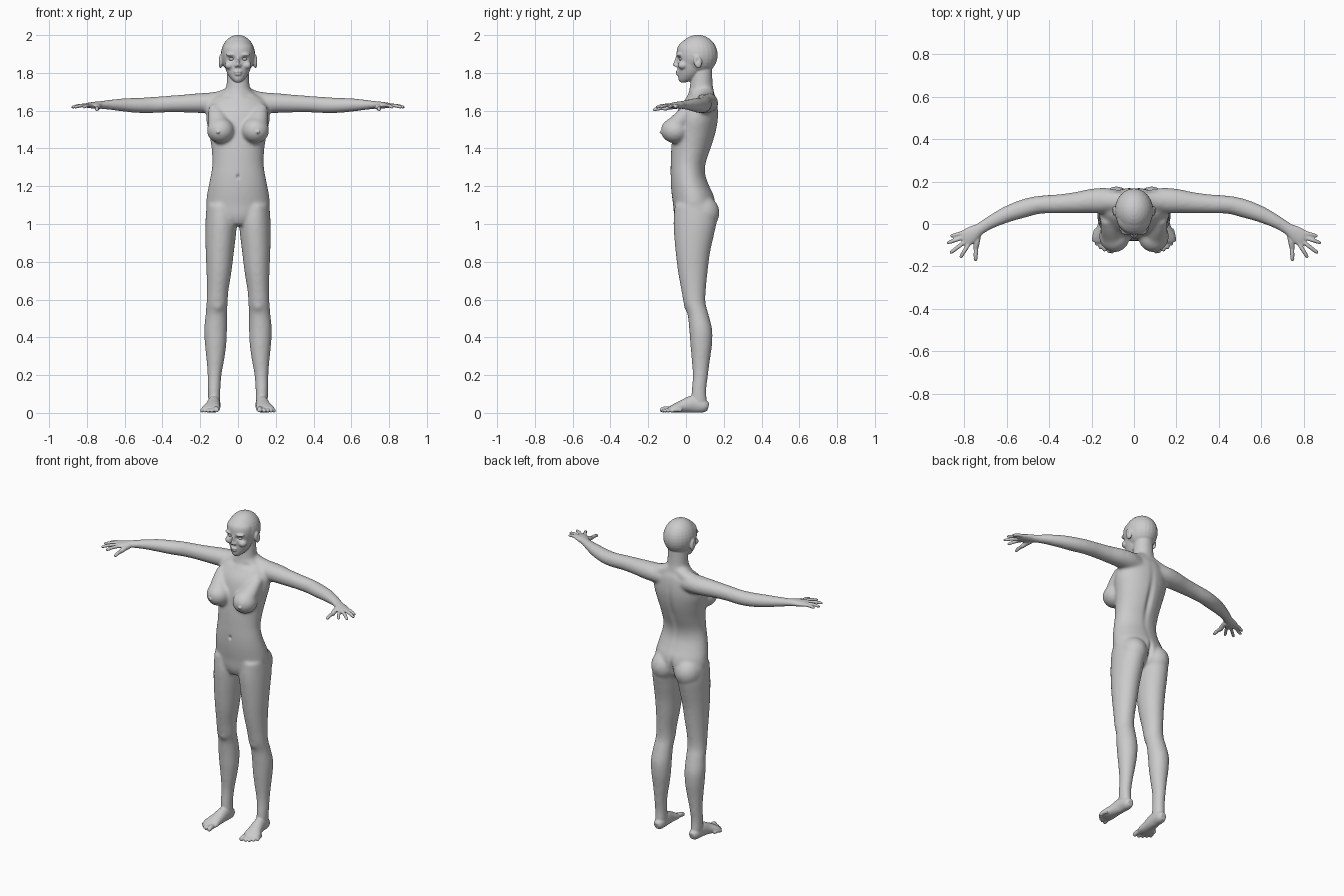
import bpy, bmesh, math
from mathutils import Vector, Matrix


def spline(rows, steps):
    """Catmull-Rom interpolation through rows of numbers."""
    out = []
    for i in range(len(rows) - 1):
        a, b, c, d = (rows[max(i - 1, 0)], rows[i], rows[i + 1], rows[min(i + 2, len(rows) - 1)])
        for k in range(steps):
            t = k / steps
            out.append([0.5 * (2 * q + (r - p) * t + (2 * p - 5 * q + 4 * r - s) * t * t
                               + (3 * q - p - 3 * r + s) * t ** 3) for p, q, r, s in zip(a, b, c, d)])
    return out + [list(rows[-1])]


def skin(bm, rings):
    """Closed skin over a list of point rings."""
    vs = [[bm.verts.new(p) for p in ring] for ring in rings]
    n = len(vs[0])
    for a, b in zip(vs, vs[1:]):
        for i in range(n):
            bm.faces.new((a[i], a[(i + 1) % n], b[(i + 1) % n], b[i]))
    for ring in (vs[0][::-1], vs[-1]):
        mid = bm.verts.new(sum((v.co for v in ring), Vector()) / n)
        for i in range(n):
            bm.faces.new((ring[i], ring[(i + 1) % n], mid))


def column(bm, rows, n=32):
    """Upright loft, rows are (z, x0, x1, y0, y1)."""
    angles = [2 * math.pi * i / n for i in range(n)]
    skin(bm, [[Vector(((x0 + x1) / 2 + (x1 - x0) / 2 * math.cos(a),
                       (y0 + y1) / 2 + (y1 - y0) / 2 * math.sin(a), z)) for a in angles]
              for z, x0, x1, y0, y1 in spline(rows, 5)])


def trunk(bm, rows):
    """Centred upright loft, rows are (z, half width, y0, y1)."""
    column(bm, [(z, -w, w, a, b) for z, w, a, b in rows])


def tube(bm, rows, steps=5, n=20):
    """Loft along a path, rows are (x, y, z, side radius, height radius)."""
    pts = spline(rows, steps)
    rings = []
    for i, p in enumerate(pts):
        t = (Vector(pts[min(i + 1, len(pts) - 1)][:3]) - Vector(pts[max(i - 1, 0)][:3])).normalized()
        u = Vector((0, 0, 1)).cross(t).normalized()
        w = t.cross(u)
        rings.append([Vector(p[:3]) + u * p[3] * math.cos(a) + w * p[4] * math.sin(a)
                      for a in (2 * math.pi * k / n for k in range(n))])
    skin(bm, rings)


def ball(bm, c, r, rot=0):
    m = Matrix.Translation(c) @ Matrix.Rotation(rot, 4, 'X') @ Matrix.Diagonal((*r, 1))
    bmesh.ops.create_uvsphere(bm, u_segments=24, v_segments=16, radius=1, matrix=m)


def digit(bm, a, b, r, drop=0.004):
    """Finger or toe with a rounded tip."""
    a, b = Vector(a), Vector(b)
    mid = a.lerp(b, 0.5) + Vector((0, 0, drop))
    tube(bm, [(*a, r, r), (*mid, r, r), (*a.lerp(b, 0.9), r * .85, r * .85), (*b, r * .4, r * .4)], 4, 12)


def mirror(bm):
    geo = bmesh.ops.duplicate(bm, geom=bm.verts[:] + bm.edges[:] + bm.faces[:])['geom']
    bmesh.ops.scale(bm, vec=(-1, 1, 1), verts=[g for g in geo if isinstance(g, bmesh.types.BMVert)])
    bmesh.ops.reverse_faces(bm, faces=[g for g in geo if isinstance(g, bmesh.types.BMFace)])


def fuse(name, bm, voxel, smooth):
    """Merge overlapping parts into one smooth skin."""
    me = bpy.data.meshes.new(name)
    bm.to_mesh(me)
    bm.free()
    ob = bpy.data.objects.new(name, me)
    bpy.context.collection.objects.link(ob)
    r = ob.modifiers.new("fuse", 'REMESH')
    r.mode, r.voxel_size = 'VOXEL', voxel
    s = ob.modifiers.new("smooth", 'SMOOTH')
    s.factor, s.iterations = 0.5, smooth
    new = bpy.data.meshes.new_from_object(ob.evaluated_get(bpy.context.evaluated_depsgraph_get()))
    ob.modifiers.clear()
    ob.data = new
    return ob


core = bmesh.new()
# Legs
column(core, [(1.1, .02, .166, -.06, .15), (1.02, .006, .172, -.066, .163), (.95, .01, .173, -.064, .15),
              (.85, .022, .171, -.055, .128), (.75, .034, .167, -.043, .115), (.65, .05, .165, -.025, .105),
              (.58, .055, .167, -.012, .104), (.52, .058, .172, .008, .12), (.44, .058, .179, .017, .139),
              (.36, .062, .175, .023, .138), (.28, .073, .167, .03, .127), (.2, .087, .161, .035, .117),
              (.12, .093, .16, .03, .108), (.06, .093, .158, .025, .112), (.03, .096, .155, .03, .112)])
ball(core, (.108, .022, .575), (.035, .035, .045))
# Buttocks
ball(core, (.083, .088, 1.06), (.08, .09, .09))
# Breasts
ball(core, (.092, -.058, 1.495), (.073, .076, .068))
tube(core, [(.13, .03, 1.62, .03, .03), (.11, -.01, 1.57, .05, .045), (.1, -.06, 1.515, .055, .05)])
# Arms
tube(core, [(.05, .105, 1.63, .05, .045), (.13, .11, 1.64, .06, .055), (.2, .108, 1.64, .058, .053),
            (.28, .1, 1.638, .05, .048), (.37, .094, 1.635, .045, .044), (.45, .09, 1.63, .043, .043),
            (.52, .073, 1.628, .044, .041), (.6, .045, 1.63, .039, .036), (.68, .006, 1.631, .031, .027),
            (.73, -.025, 1.63, .027, .021)])
# Trapezius
tube(core, [(.02, .1, 1.7, .045, .04), (.09, .108, 1.672, .045, .034), (.18, .11, 1.65, .05, .042)])
mirror(core)
# Torso
trunk(core, [(.995, .05, -.045, .09), (1.04, .14, -.062, .14), (1.1, .167, -.068, .155), (1.15, .165, -.075, .148),
             (1.2, .156, -.08, .125), (1.26, .144, -.082, .104), (1.32, .136, -.081, .106), (1.4, .14, -.078, .133),
             (1.48, .153, -.07, .158), (1.55, .168, -.06, .17), (1.61, .165, -.04, .17), (1.66, .14, -.005, .163),
             (1.69, .09, .012, .15), (1.72, .06, .02, .14)])
# Neck
trunk(core, [(1.62, .09, .0, .16), (1.68, .073, .012, .153), (1.73, .062, .02, .143),
             (1.78, .059, .025, .14), (1.84, .055, .03, .14)])
body = fuse("body", core, 0.008, 12)

fine = bmesh.new()
# Hands
tube(fine, [(.70, -.006, 1.631, .028, .022), (.73, -.025, 1.63, .028, .02), (.76, -.045, 1.629, .037, .018),
            (.79, -.065, 1.628, .04, .014), (.808, -.075, 1.627, .034, .009)])
for a, b in (((.795, -.038), (.866, -.058)), ((.797, -.06), (.882, -.09)),
             ((.79, -.078), (.868, -.138)), ((.775, -.088), (.82, -.16))):
    digit(fine, (*a, 1.628), (*b, 1.618), .0098)
digit(fine, (.735, -.05, 1.622), (.748, -.122, 1.61), .0145)
digit(fine, (.745, -.1, 1.612), (.747, -.176, 1.605), .0105)
# Feet
tube(fine, [(.124, .118, .03, .018, .02), (.124, .095, .036, .031, .035), (.127, .04, .046, .034, .046),
            (.134, -.015, .035, .04, .035), (.143, -.06, .024, .05, .024), (.146, -.088, .017, .046, .014)])
for i, (x, y) in enumerate(((.113, -.137), (.139, -.13), (.159, -.118), (.177, -.102), (.193, -.083))):
    r = .015 if i == 0 else .0105
    digit(fine, (x * .75 + .033, y + .06, r + .004), (x, y, r - .001), r)
# Nipples
ball(fine, (.105, -.13, 1.487), (.009, .01, .009))
# Ears
ball(fine, (.092, .062, 1.86), (.012, .022, .036), .2)
# Brow, cheek, nostril wing
ball(fine, (.034, -.03, 1.897), (.03, .022, .011))
ball(fine, (.045, -.017, 1.84), (.026, .026, .022))
ball(fine, (.01, -.05, 1.838), (.008, .011, .008))
mirror(fine)
# Skull and face
ball(fine, (0, .062, 1.895), (.091, .106, .106))
trunk(fine, [(1.75, .016, -.03, .0), (1.765, .034, -.04, .05), (1.79, .053, -.042, .08), (1.82, .066, -.044, .1),
             (1.86, .076, -.047, .11), (1.9, .082, -.05, .11), (1.94, .076, -.043, .1), (1.97, .05, -.015, .09)])
# Nose
trunk(fine, [(1.833, .008, -.056, -.02), (1.842, .01, -.071, -.02), (1.86, .008, -.063, -.02),
             (1.885, .008, -.054, -.02), (1.9, .009, -.05, -.02)])
# Lips
ball(fine, (0, -.042, 1.806), (.022, .013, .006))
ball(fine, (0, -.041, 1.793), (.019, .013, .007))
fine.from_mesh(body.data)
bpy.data.objects.remove(body)
body = fuse("body", fine, 0.0045, 3)


def dent(c, r, push):
    """Press the skin along a vector with a soft falloff."""
    c, push = Vector(c), Vector(push)
    for v in body.data.vertices:
        d = v.co - c
        q = (d.x / r[0]) ** 2 + (d.y / r[1]) ** 2 + (d.z / r[2]) ** 2
        if q < 6:
            v.co += push * math.exp(-q)


# Eye sockets, ear hollows, collar hollows
for s in (1, -1):
    dent((s * .034, -.04, 1.873), (.016, .03, .01), (0, .014, 0))
    dent((s * .105, .06, 1.865), (.008, .009, .015), (-s * .007, 0, 0))
    dent((s * .06, .0, 1.685), (.035, .03, .015), (0, .008, -.004))
# Spine groove, buttock cleft, navel
dent((0, .14, 1.42), (.018, .05, .16), (0, -.012, 0))
dent((0, .16, 1.06), (.012, .05, .06), (0, -.02, 0))
dent((0, -.08, 1.25), (.008, .02, .011), (0, .01, 0))
body.data.shade_smooth()

# Eyes
for side, s in (("left", 1), ("right", -1)):
    bm = bmesh.new()
    ball(bm, (s * .034, -.024, 1.873), (.014, .0145, .009))
    me = bpy.data.meshes.new(side + "_eye")
    bm.to_mesh(me)
    bm.free()
    me.shade_smooth()
    bpy.context.collection.objects.link(bpy.data.objects.new(side + "_eye", me))
